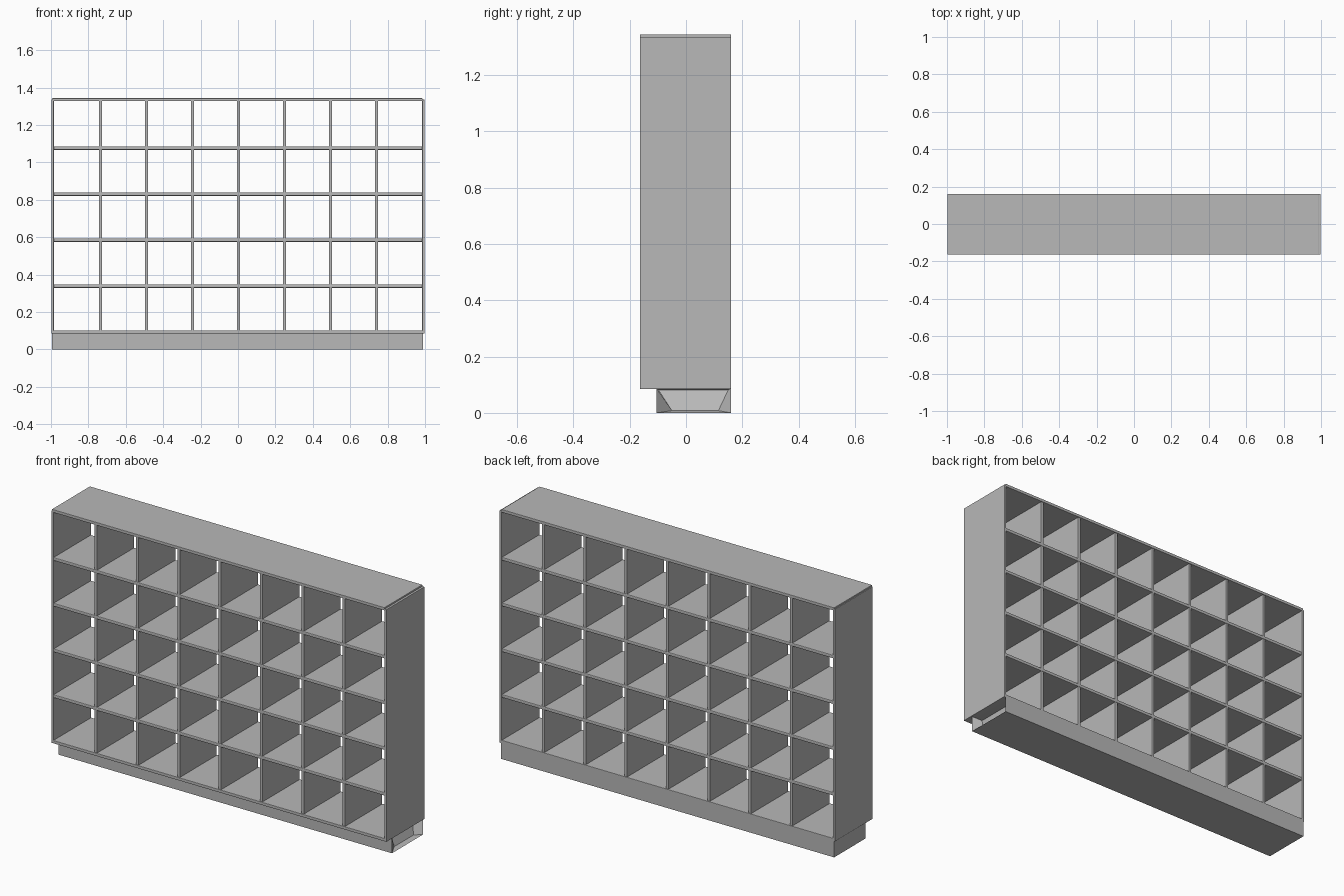
import bpy, bmesh

cube = bpy.data.objects.get("Cube")
if cube:
    bpy.data.objects.remove(cube, do_unlink=True)

grey = bpy.data.materials.new("plain grey")
grey.use_nodes = True
grey.diffuse_color = (0.48, 0.48, 0.48, 1)
grey.node_tree.nodes["Principled BSDF"].inputs["Base Color"].default_value = grey.diffuse_color

FRONT, BACK = -0.163, 0.16
BASE_TOP = 0.085
TOP = 1.343
COLUMNS, ROWS = 8, 5


def board(name, x, y, z, bevel=0.002):
    """Box between (low, high) pairs, with slightly eased edges."""
    bm = bmesh.new()
    bmesh.ops.create_cube(bm, size=1)
    for v in bm.verts:
        v.co = [pair[int(c > 0)] for pair, c in zip((x, y, z), v.co)]
    mesh = bpy.data.meshes.new(name)
    bm.to_mesh(mesh)
    bm.free()
    mesh.materials.append(grey)
    obj = bpy.data.objects.new(name, mesh)
    bpy.context.collection.objects.link(obj)
    if bevel:
        mod = obj.modifiers.new("eased edges", "BEVEL")
        mod.width = bevel
        mod.segments = 2
    return obj


# Outer side panels
for side, s in (("left", 1), ("right", -1)):
    board(side + "_side_panel", sorted((s * 0.985, s * 0.998)), (FRONT, BACK), (BASE_TOP, TOP - 0.008))

# Top and bottom boards
board("top_board", (-0.994, 0.986), (FRONT, BACK), (TOP - 0.016, TOP))
board("bottom_board", (-0.99, 0.99), (FRONT, BACK), (BASE_TOP, BASE_TOP + 0.016))

# Shelves
for i in range(1, ROWS):
    z = 0.092 + 0.246 * i
    board(f"shelf_{i}", (-0.988, 0.988), (FRONT + 0.002, BACK - 0.002), (z - 0.009, z + 0.009), 0.004)

# Upright dividers
for i in range(1, COLUMNS):
    x = 0.003 + (i - COLUMNS / 2) * 0.246
    board(f"divider_{i}", (x - 0.008, x + 0.008), (FRONT + 0.004, BACK - 0.004), (BASE_TOP + 0.008, TOP - 0.008))

# Set-back plinth, with a scooped left end
plinth = board("plinth", (-0.994, 0.99), (-0.105, BACK), (0, BASE_TOP + 0.002), 0)
bm = bmesh.new()
bm.from_mesh(plinth.data)
end = max(bm.faces, key=lambda f: f.calc_center_median().x)
bmesh.ops.inset_individual(bm, faces=[end], thickness=0.01)
for v in end.verts:
    upper, rear = v.co.z > 0.04, v.co.y > 0
    v.co.x -= 0.06 if upper else 0.025
    v.co.z = 0.082 if upper else 0.008
    v.co.y = (0.15 if rear else -0.098) if upper else (0.115 if rear else -0.05)
bm.to_mesh(plinth.data)
bm.free()
